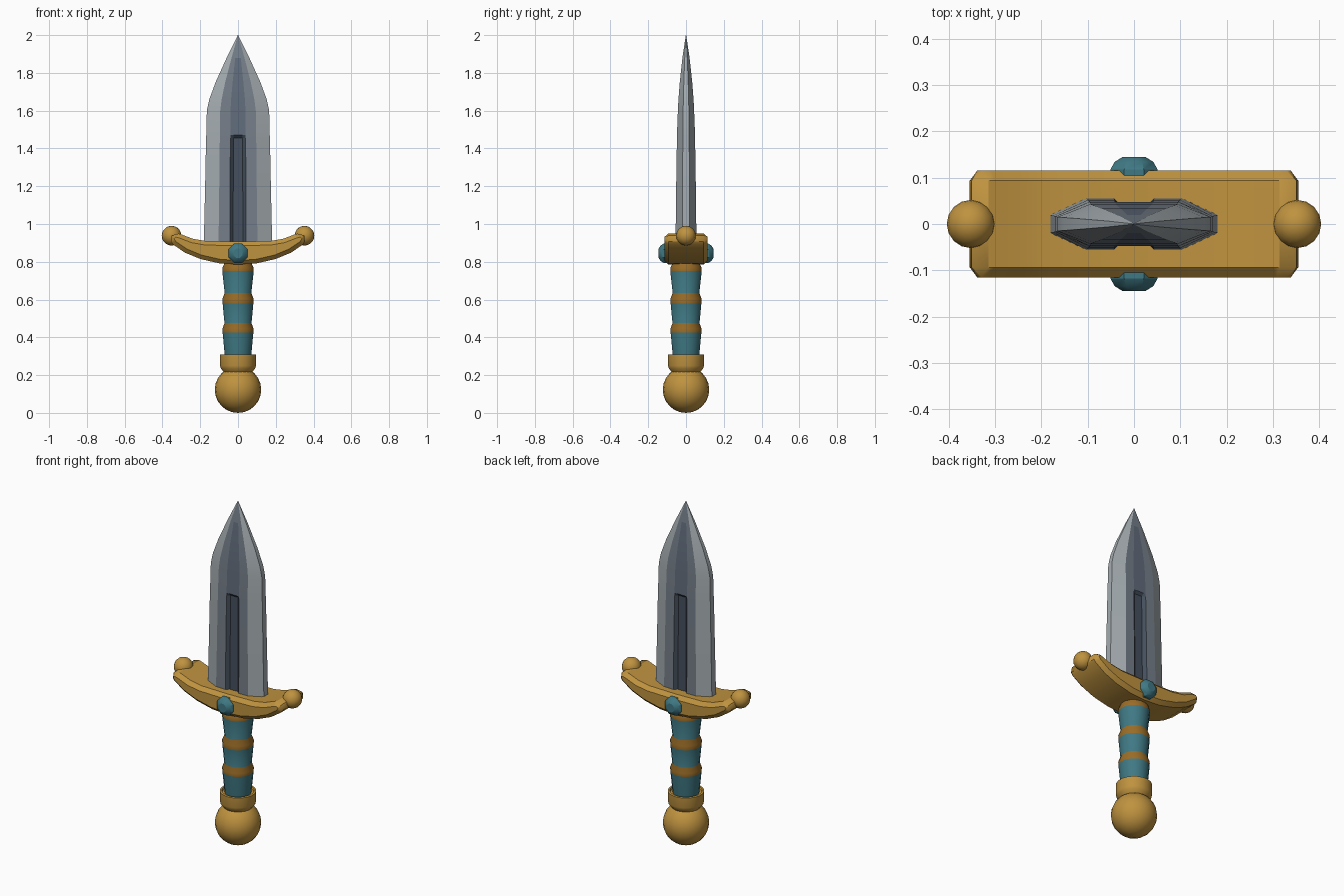
import bpy, bmesh, math
from mathutils import Matrix

cube = bpy.data.objects.get("Cube")
if cube:
    bpy.data.objects.remove(cube)


def material(name, rgb):
    m = bpy.data.materials.new(name)
    m.use_nodes = True
    col = (*rgb, 1)
    m.diffuse_color = col
    m.node_tree.nodes["Principled BSDF"].inputs["Base Color"].default_value = col
    return m


gold = material("gold", (0.52, 0.29, 0.05))
bronze = material("bronze", (0.32, 0.15, 0.02))
teal = material("teal", (0.05, 0.19, 0.23))
edge_steel = material("edge steel", (0.37, 0.41, 0.43))
steel = material("blue steel", (0.18, 0.21, 0.25))
ridge_steel = material("ridge steel", (0.12, 0.15, 0.20))
groove_steel = material("groove steel", (0.06, 0.08, 0.11))


def finish(bm, name, mats, angle=35):
    bmesh.ops.remove_doubles(bm, verts=bm.verts, dist=0.0004)
    bmesh.ops.recalc_face_normals(bm, faces=bm.faces)
    me = bpy.data.meshes.new(name)
    bm.to_mesh(me)
    bm.free()
    ob = bpy.data.objects.new(name, me)
    bpy.context.collection.objects.link(ob)
    for m in mats:
        me.materials.append(m)
    bpy.ops.object.select_all(action="DESELECT")
    ob.select_set(True)
    bpy.context.view_layer.objects.active = ob
    bpy.ops.object.shade_smooth_by_angle(angle=math.radians(angle))
    return ob


def loft(bm, rings, rule=lambda level, i: 0):
    """Skin closed rings of points and cap both ends."""
    rows = [[bm.verts.new(p) for p in ring] for ring in rings]
    n = len(rows[0])
    for level, (a, b) in enumerate(zip(rows, rows[1:])):
        for i in range(n):
            j = (i + 1) % n
            f = bm.faces.new((a[i], a[j], b[j], b[i]))
            f.material_index = rule(level, i)
    bm.faces.new(rows[0])
    bm.faces.new(rows[-1])


def lathe(name, profile, sides, mats, rule=lambda level, i: 0, matrix=Matrix(), angle=35):
    bm = bmesh.new()
    turn = [math.tau * (i + 0.5) / sides for i in range(sides)]
    loft(bm, [[(r * math.cos(a), r * math.sin(a), z) for a in turn]
              for r, z in profile], rule)
    bm.transform(matrix)
    return finish(bm, name, mats, angle)


def ball(name, r, loc, seg, rings):
    bm = bmesh.new()
    bmesh.ops.create_uvsphere(bm, u_segments=seg, v_segments=rings, radius=r,
                              matrix=Matrix.Translation(loc))
    return finish(bm, name, [gold], 60)


# Blade: height, half width, half thickness, groove depth
stations = [(0.85, 0.182, 0.056, 0.017), (1.2, 0.174, 0.052, 0.016),
            (1.455, 0.169, 0.048, 0.014), (1.47, 0.168, 0.048, 0),
            (1.6, 0.165, 0.043, 0), (1.66, 0.152, 0.040, 0),
            (1.75, 0.119, 0.033, 0), (1.88, 0.060, 0.019, 0),
            (2.0, 0.001, 0.001, 0)]


def blade_ring(z, w, t, d):
    c = 0.24 * w
    half = [(w, 0.35 * t), (0.57 * w, t), (c, t), (0.6 * c, t - d), (0, t - d)]
    side = half + [(-x, y) for x, y in half[-2::-1]]
    return [(x, -y, z) for x, y in side] + [(x, y, z) for x, y in side[::-1]]


def blade_rule(level, i):
    k = i % 9
    if k in (0, 7, 8):
        return 0
    if k in (1, 6):
        return 1
    return 3 if level < 3 else (2 if level < 7 else 1)


bm = bmesh.new()
loft(bm, [blade_ring(*s) for s in stations], blade_rule)
finish(bm, "blade", [edge_steel, steel, ridge_steel, groove_steel], 20)

# Crossguard: crescent outline extruded in depth, with chamfered edges
top = [(0, 0.907), (0.17, 0.91), (0.24, 0.922), (0.30, 0.945), (0.335, 0.955)]
bottom = [(0.366, 0.925), (0.345, 0.892), (0.28, 0.848), (0.20, 0.815),
          (0.10, 0.792), (0, 0.785)]
right = top + bottom
outline = right + [(-x, z) for x, z in right[-2:0:-1]]
bm = bmesh.new()
loft(bm, [[(x, y, z) for x, z in outline] for y in (-0.115, 0.115)])
guard = finish(bm, "crossguard", [gold])
bev = guard.modifiers.new("chamfer", "BEVEL")
bev.width = 0.022
bev.segments = 1
bev.limit_method = "ANGLE"
bev.angle_limit = math.radians(50)

# Guard end balls and the gems on both faces
for s, label in ((1, "left"), (-1, "right")):
    ball("guard_ball_" + label, 0.052, (s * 0.352, 0, 0.938), 16, 10)
for s, label in ((1, "front"), (-1, "back")):
    place = Matrix.Translation((0, 0, 0.845)) @ Matrix.Rotation(s * math.pi / 2, 4, "X")
    lathe("gem_" + label, [(0.055, 0.09), (0.055, 0.118), (0.045, 0.134), (0.026, 0.145)],
          8, [teal], matrix=place, angle=30)

# Grip: three flared wraps parted by bronze bands
grip = [(0.070, 0.29), (0.083, 0.425), (0.084, 0.445), (0.073, 0.475),
        (0.083, 0.58), (0.084, 0.605), (0.072, 0.635), (0.085, 0.75),
        (0.083, 0.77), (0.070, 0.80)]
lathe("grip", grip, 16, [teal, bronze], lambda level, i: 0 if level % 3 == 0 else 1)

# Collar and pommel
lathe("collar", [(0.075, 0.215), (0.092, 0.235), (0.096, 0.25), (0.097, 0.308),
                 (0.086, 0.31), (0.082, 0.30)], 20, [gold])
ball("pommel", 0.123, (0, 0, 0.123), 20, 12)
